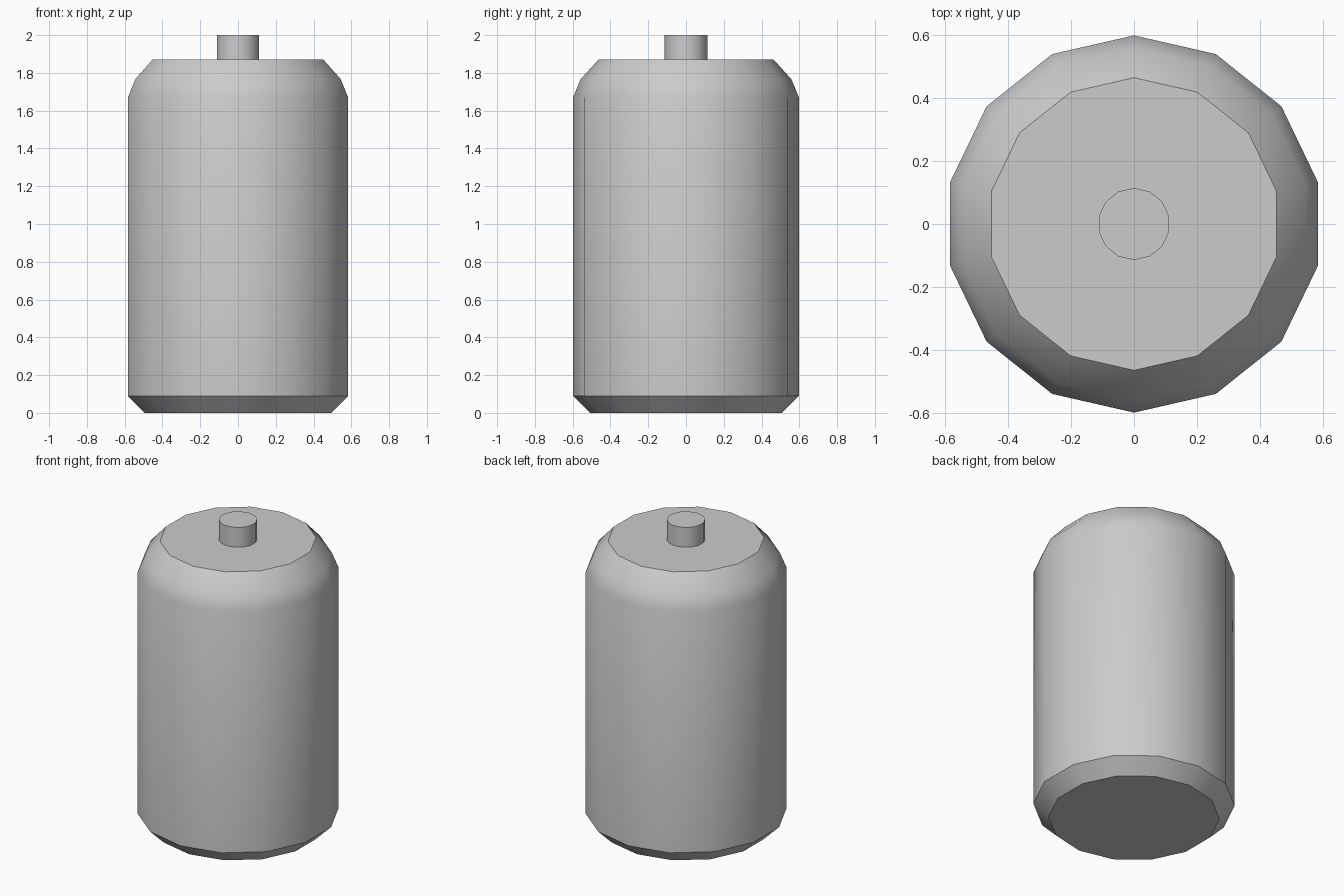
import bpy, bmesh, math

if "Cube" in bpy.data.objects:
    bpy.data.objects.remove(bpy.data.objects["Cube"])

SIDES = 14


def lathe(name, profile):
    """Revolve (radius, z) points around z, capping both ends."""
    bm = bmesh.new()
    rings = []
    for r, z in profile:
        ring = []
        for i in range(SIDES):
            a = math.pi / 2 + 2 * math.pi * i / SIDES
            ring.append(bm.verts.new((r * math.cos(a), r * math.sin(a), z)))
        rings.append(ring)
    for lo, hi in zip(rings, rings[1:]):
        for i in range(SIDES):
            j = (i + 1) % SIDES
            bm.faces.new((lo[i], lo[j], hi[j], hi[i]))
    bm.faces.new(rings[0][::-1])
    bm.faces.new(rings[-1])
    mesh = bpy.data.meshes.new(name)
    bm.to_mesh(mesh)
    bm.free()
    obj = bpy.data.objects.new(name, mesh)
    bpy.context.collection.objects.link(obj)
    bpy.ops.object.select_all(action='DESELECT')
    obj.select_set(True)
    bpy.context.view_layer.objects.active = obj
    bpy.ops.object.shade_smooth_by_angle(angle=math.radians(32))
    return obj


# Canister body: chamfered base, straight wall, rounded shoulder
lathe("canister_body", [(0.508, 0), (0.598, 0.09), (0.598, 1.67),
                        (0.559, 1.765), (0.464, 1.87)])

# Short stem on the lid
lathe("top_stem", [(0.114, 1.87), (0.114, 2.0)])
